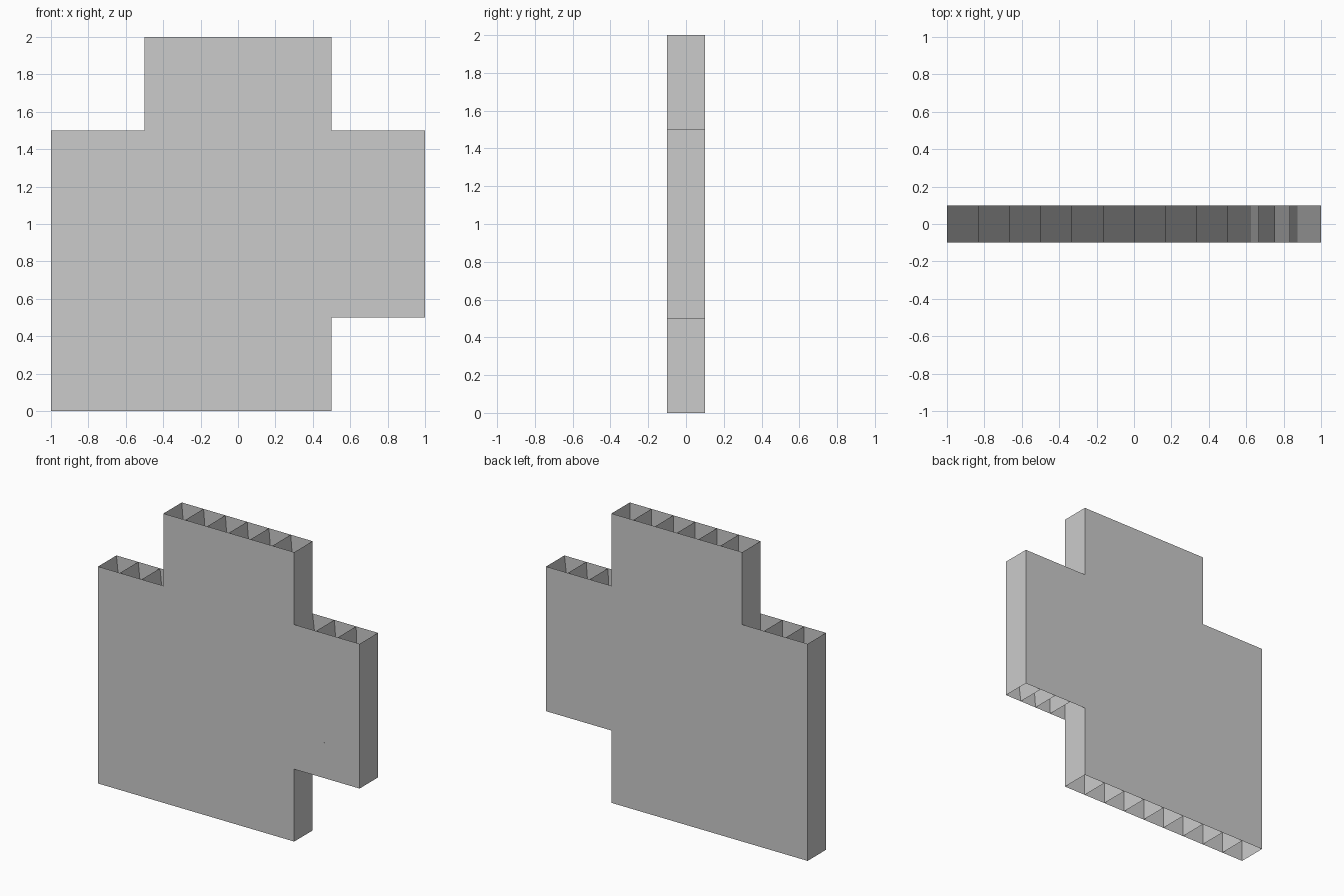
import bpy

if "Cube" in bpy.data.objects:
    bpy.data.objects.remove(bpy.data.objects["Cube"])

HALF = 0.1      # half the panel depth
CELL = 1 / 6    # spacing of the inner ribs


def make_object(name, verts, faces):
    mesh = bpy.data.meshes.new(name)
    mesh.from_pydata(verts, [], faces)
    mesh.update()
    obj = bpy.data.objects.new(name, mesh)
    bpy.context.collection.objects.link(obj)
    return obj


def make_walls(name, segments):
    """Flat walls across the depth, one for each x-z line segment."""
    verts, faces = [], []
    for (x0, z0), (x1, z1) in segments:
        n = len(verts)
        verts += [(x0, -HALF, z0), (x1, -HALF, z1), (x1, HALF, z1), (x0, HALF, z0)]
        faces.append((n, n + 1, n + 2, n + 3))
    return make_object(name, verts, faces)


# Front and back skins share one stepped outline
outline = [(-1, 0), (0.5, 0), (0.5, 0.5), (1, 0.5), (1, 1.5), (0.5, 1.5),
           (0.5, 2), (-0.5, 2), (-0.5, 1.5), (-1, 1.5)]
order = list(range(len(outline)))
make_object("front_skin", [(x, -HALF, z) for x, z in outline], [order])
make_object("back_skin", [(x, HALF, z) for x, z in outline], [order[::-1]])

# Closed side walls; the horizontal edges stay open
make_walls("side_walls", [((-1, 1.5), (-1, 0)), ((0.5, 0), (0.5, 2)),
                          ((1, 0.5), (1, 1.5))])

# Upright ribs and slanted sheets in the main body
ribs, sheets = [], []
for i in range(9):
    x = -1 + i * CELL
    top = 1.5 if i < 3 else 2
    if i:
        ribs.append(((x, 0), (x, top)))
    sheets.append(((x, top), (x + CELL, 0)))
make_walls("upright_ribs", ribs)
make_walls("slanted_sheets", sheets)

# Folded zigzag sheet in the right arm
zigzag = []
for i in range(3):
    low = (0.5 + (i + 1) / 8, 0.5)
    zigzag.append(((0.5 + i * CELL, 1.5), low))
    zigzag.append((low, (0.5 + (i + 1) * CELL, 1.5)))
make_walls("arm_zigzag", zigzag)
